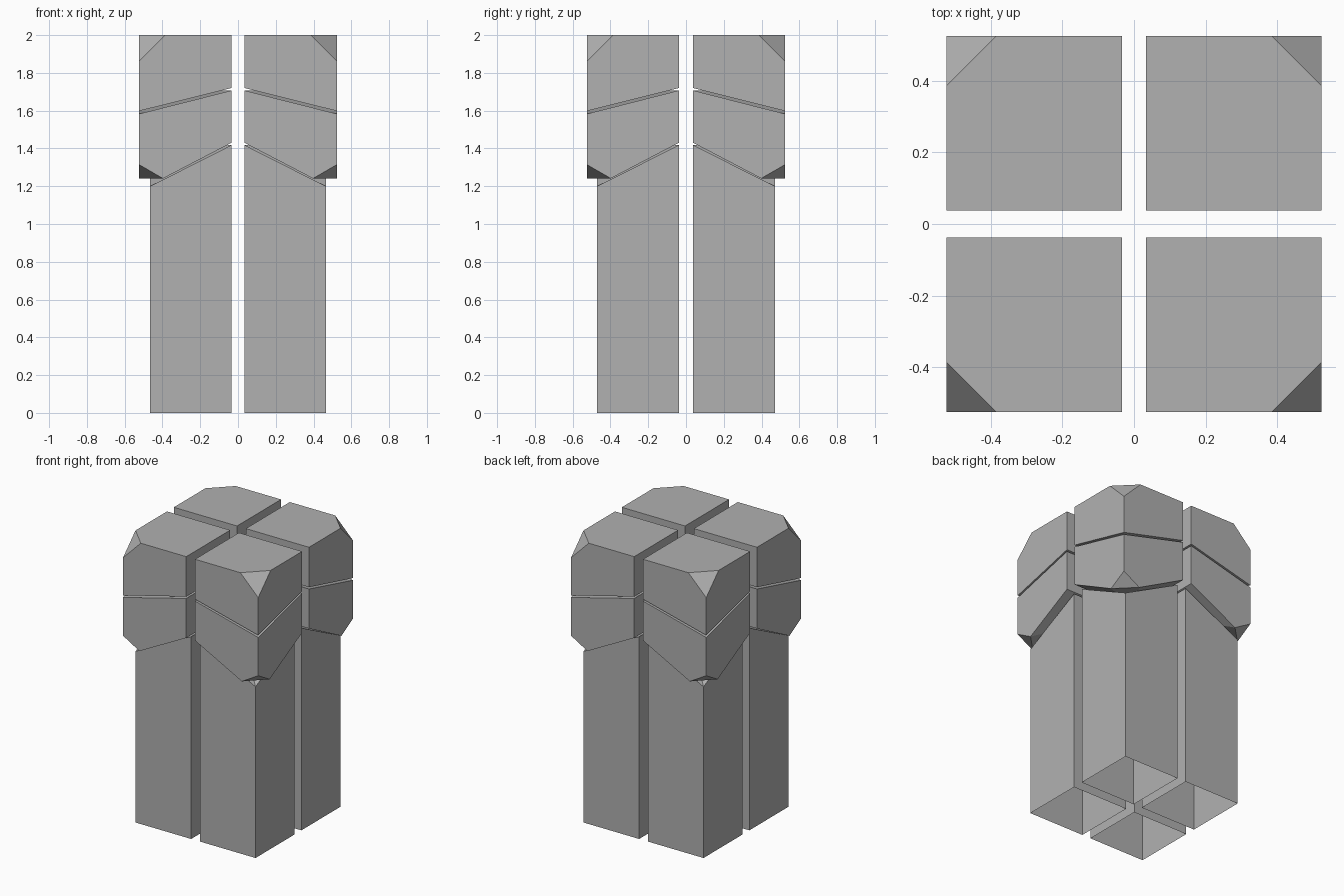
import bpy, bmesh
from mathutils import Vector

if "Cube" in bpy.data.objects:
    bpy.data.objects.remove(bpy.data.objects["Cube"])

# dark grey finish
grey = bpy.data.materials.new("dark_grey")
grey.diffuse_color = (0.44, 0.44, 0.44, 1)
grey.use_nodes = True
grey.node_tree.nodes["Principled BSDF"].inputs["Base Color"].default_value = grey.diffuse_color


def ring(bm, xs, ys, z_in, z_out, cut):
    """Four corners of a block end; the outermost corner drops to z_out and may be cut off."""
    a = Vector((xs[0], ys[0], z_in))
    b = Vector((xs[1], ys[0], z_in))
    d = Vector((xs[1], ys[1], z_out))
    c = Vector((xs[0], ys[1], z_in))
    corner = [d]
    if cut:
        corner = [d + (b - d) * cut / (ys[1] - ys[0]), d + (c - d) * cut / (xs[1] - xs[0])]
    return [bm.verts.new(p) for p in [a, b] + corner + [c]], d


def quarter_part(name, xs, ys, bottom, top, cut_bottom=0, cut_top=0, closed=True):
    bm = bmesh.new()
    lo, d_lo = ring(bm, xs, ys, *bottom, cut_bottom)
    hi, d_hi = ring(bm, xs, ys, *top, cut_top)
    tip = []
    # triangular corner facet
    if cut_bottom:
        v = bm.verts.new(d_lo + Vector((0, 0, cut_bottom * 1.1)))
        bm.faces.new([lo[2], lo[3], v])
        tip = [v]
    if cut_top:
        v = bm.verts.new(d_hi - Vector((0, 0, cut_top)))
        bm.faces.new([hi[2], hi[3], v])
        tip = [v]
    # ends, folded along the diagonal from the inner corner
    for r, flat in ((lo, False), (hi, top[0] == top[1])):
        if r is lo and not closed:
            continue
        if flat:
            bm.faces.new(r)
        else:
            for i in range(1, len(r) - 1):
                bm.faces.new([r[0], r[i], r[i + 1]])
    # inner and outer walls
    bm.faces.new([lo[0], lo[1], hi[1], hi[0]])
    bm.faces.new([lo[0], lo[-1], hi[-1], hi[0]])
    bm.faces.new([lo[1], lo[2]] + tip + [hi[2], hi[1]])
    bm.faces.new([lo[-1], lo[-2]] + tip + [hi[-2], hi[-1]])
    bmesh.ops.recalc_face_normals(bm, faces=bm.faces)
    mesh = bpy.data.meshes.new(name)
    bm.to_mesh(mesh)
    bm.free()
    mesh.materials.append(grey)
    obj = bpy.data.objects.new(name, mesh)
    bpy.context.collection.objects.link(obj)
    # repeat in all four quadrants
    mir = obj.modifiers.new("Mirror", 'MIRROR')
    mir.use_axis = (True, True, False)
    mir.use_mirror_merge = False
    return obj


WIDE = ((0.034, 0.524), (0.038, 0.525))
SLIM = ((0.034, 0.465), (0.038, 0.47))

# open-bottomed pillars
quarter_part("pillars", *SLIM, (0, 0), (1.418, 1.2), closed=False)
# middle blocks with the lower outer corner cut
quarter_part("middle_blocks", *WIDE, (1.43, 1.175), (1.707, 1.583), cut_bottom=0.127)
# top blocks with the upper outer corner cut
quarter_part("top_blocks", *WIDE, (1.72, 1.598), (2, 2), cut_top=0.138)
